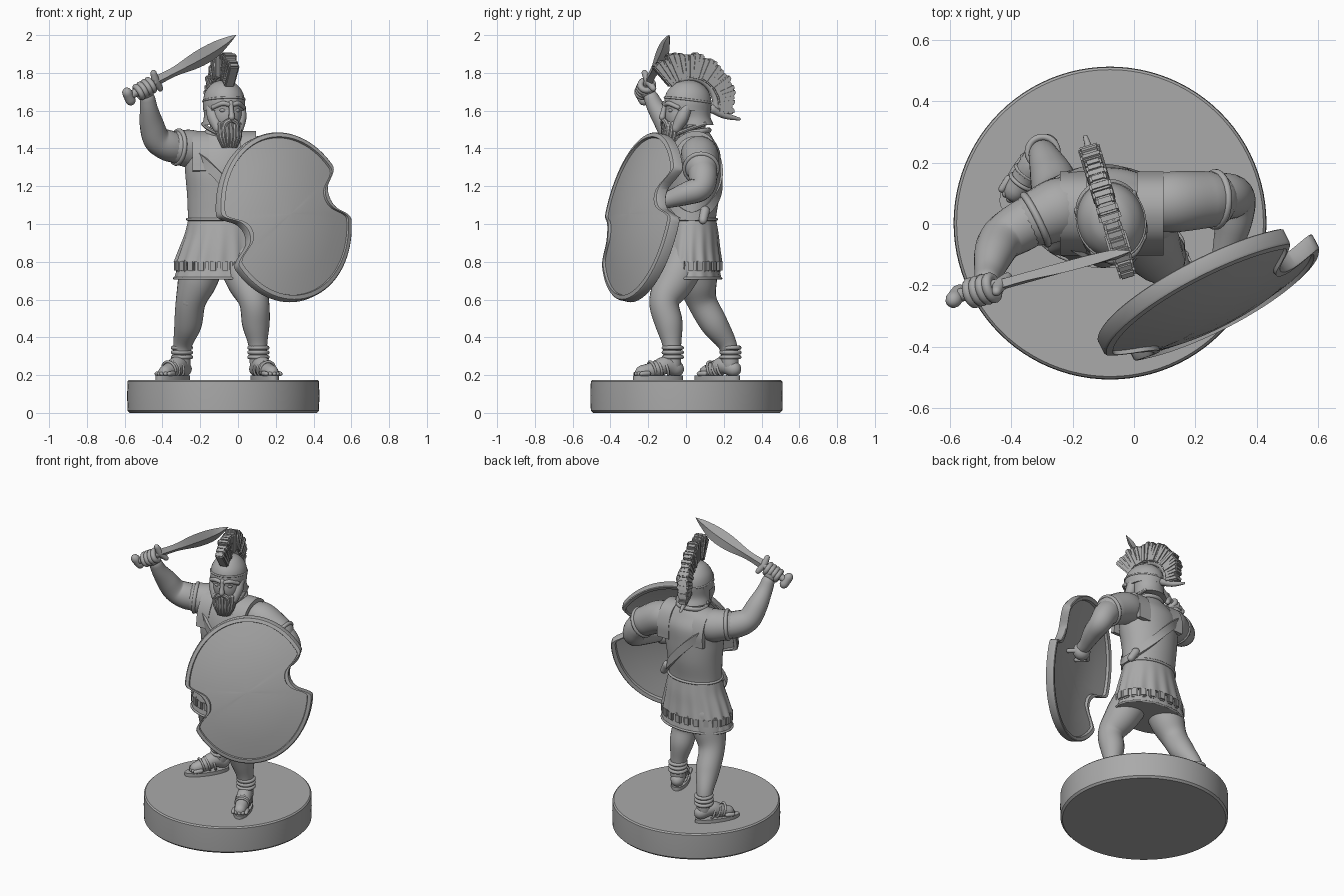
import bpy, bmesh, random
from math import sin, cos, pi, radians, sqrt, hypot, atan2
from mathutils import Vector, Matrix

random.seed(4)
if "Cube" in bpy.data.objects:
    bpy.data.objects.remove(bpy.data.objects["Cube"], do_unlink=True)

grey = bpy.data.materials.new("stone grey")
grey.use_nodes = True
grey.diffuse_color = (0.4, 0.4, 0.4, 1)
grey.node_tree.nodes["Principled BSDF"].inputs["Base Color"].default_value = (0.4, 0.4, 0.4, 1)


def finish(name, bm, mat=Matrix(), angle=40):
    bmesh.ops.recalc_face_normals(bm, faces=bm.faces)
    mesh = bpy.data.meshes.new(name)
    bm.to_mesh(mesh)
    bm.free()
    ob = bpy.data.objects.new(name, mesh)
    ob.matrix_world = mat
    mesh.materials.append(grey)
    bpy.context.collection.objects.link(ob)
    bpy.ops.object.select_all(action='DESELECT')
    ob.select_set(True)
    bpy.context.view_layer.objects.active = ob
    bpy.ops.object.shade_smooth_by_angle(angle=radians(angle))


def spline(pts, k=6):
    """Catmull-Rom through tuples of any length."""
    p = [Vector(q) for q in pts]
    p = [p[0] * 2 - p[1]] + p + [p[-1] * 2 - p[-2]]
    out = []
    for a, b, c, d in zip(p, p[1:], p[2:], p[3:]):
        for i in range(k):
            t = i / k
            out.append(0.5 * (2 * b + (c - a) * t + (2 * a - 5 * b + 4 * c - d) * t * t
                              + (3 * b - a - 3 * c + d) * t ** 3))
    return out + [p[-2]]


def skin(name, rings, mat=Matrix(), closed=False, angle=40):
    """Bridge equal rings of points and cap the ends."""
    bm = bmesh.new()
    vs = [[bm.verts.new(p) for p in r] for r in rings]
    n = len(vs[0])
    for a, b in list(zip(vs, vs[1:])) + ([(vs[-1], vs[0])] if closed else []):
        for i in range(n):
            bm.faces.new((a[i], a[(i + 1) % n], b[(i + 1) % n], b[i]))
    if not closed:
        bm.faces.new(vs[0])
        bm.faces.new(vs[-1])
    finish(name, bm, mat, angle)


def tube(name, pts, mat=Matrix(), n=20, k=6, closed=False):
    """Limb through (x, y, z, radius) points with rounded ends."""
    path = pts if closed else spline(pts, k)
    c = [Vector(p[:3]) for p in path]
    r = [p[3] for p in path]
    if not closed:
        d0, d1 = (c[0] - c[1]).normalized(), (c[-1] - c[-2]).normalized()
        caps = [(0.5, 0.85), (0.85, 0.5), (0.98, 0.15)]
        c = [c[0] + d0 * r[0] * h for h, _ in caps[::-1]] + c + [c[-1] + d1 * r[-1] * h for h, _ in caps]
        r = [r[0] * s for _, s in caps[::-1]] + r + [r[-1] * s for _, s in caps]
    m, side, rings = len(c), None, []
    for i in range(m):
        t = (c[(i + 1) % m] - c[i - 1]) if closed else c[min(i + 1, m - 1)] - c[max(i - 1, 0)]
        t.normalize()
        side = (side - t * side.dot(t)).normalized() if side else t.orthogonal().normalized()
        up = t.cross(side)
        rings.append([c[i] + (side * cos(a) + up * sin(a)) * r[i]
                      for a in (2 * pi * j / n for j in range(n))])
    skin(name, rings, mat, closed)


def strip(name, pts, core, half, thick, closed=False):
    """Flat strap along points, its face turned away from the core point of each."""
    rings, m = [], len(pts)
    for i, p in enumerate(pts):
        t = (pts[(i + 1) % m] - pts[i - 1]) if closed else pts[min(i + 1, m - 1)] - pts[max(i - 1, 0)]
        out = p - core(p)
        out = (out - t * out.dot(t) / t.dot(t)).normalized()
        side = t.cross(out).normalized() * half
        rings.append([p + side - out * thick, p + side + out * thick, p - side + out * thick, p - side - out * thick])
    skin(name, rings, closed=closed)


def loft(name, rows, mat=Matrix(), n=64, wave=0, count=16, k=5):
    """Stack of ellipses (z, cx, cy, rx, ry), optionally pleated toward the last row."""
    rows = spline(rows, k)
    rings = []
    for i, (z, cx, cy, rx, ry) in enumerate(rows):
        f = [1 + wave * i / len(rows) * cos(count * 2 * pi * j / n) for j in range(n)]
        rings.append([Vector((cx + rx * f[j] * cos(2 * pi * j / n), cy + ry * f[j] * sin(2 * pi * j / n), z))
                      for j in range(n)])
    skin(name, rings, mat)


def ring(name, centre, axis, r, thick, ry=None, mat=Matrix()):
    q = Vector(axis).to_track_quat('Z', 'Y')
    pts = [(*(Vector(centre) + q @ Vector((r * cos(a), (ry or r) * sin(a), 0))), thick)
           for a in (2 * pi * i / 40 for i in range(40))]
    tube(name, pts, mat, n=10, closed=True)


def ball(name, centre, size, mat=Matrix()):
    bm = bmesh.new()
    bmesh.ops.create_uvsphere(bm, u_segments=32, v_segments=18, radius=1)
    finish(name, bm, mat @ Matrix.LocRotScale(Vector(centre), None, Vector(size)))


def block(name, size, mat, bevel=0.006):
    bm = bmesh.new()
    bmesh.ops.create_cube(bm, size=1, matrix=Matrix.Diagonal((*size, 1)))
    bmesh.ops.bevel(bm, geom=bm.edges[:], offset=bevel, segments=2, affect='EDGES')
    finish(name, bm, mat)


def place(x, y, z, turn=0):
    return Matrix.Translation((x, y, z)) @ Matrix.Rotation(turn, 4, 'Z')


# Round base
skin("base", [[Vector((r * cos(a), r * sin(a), z)) for a in (2 * pi * i / 96 for i in range(96))]
              for r, z in ((0.495, 0), (0.507, 0.012), (0.509, 0.09), (0.507, 0.167), (0.499, 0.175))],
     place(-0.078, 0.003, 0), angle=25)

# Torso, neck, kilt
torso = [(0.98, -0.09, 0.03, 0.175, 0.13), (1.04, -0.09, 0.03, 0.175, 0.13), (1.16, -0.09, 0.035, 0.18, 0.143),
         (1.28, -0.085, 0.035, 0.195, 0.148), (1.38, -0.08, 0.045, 0.2, 0.135), (1.45, -0.075, 0.045, 0.15, 0.1),
         (1.49, -0.075, 0.04, 0.085, 0.08)]
loft("cuirass", torso)
ring("cuirass_hem", (-0.09, 0.03, 1.025), (0, 0, 1), 0.177, 0.008, 0.132)
tube("neck", [(-0.075, 0.04, 1.44, 0.075), (-0.075, 0.02, 1.56, 0.075)])
ring("collar", (-0.075, 0.04, 1.485), (0, -0.15, 1), 0.088, 0.014, 0.082)
loft("kilt", [(1.03, -0.09, 0.03, 0.172, 0.128), (0.95, -0.09, 0.028, 0.19, 0.143),
              (0.87, -0.095, 0.025, 0.214, 0.154), (0.8, -0.1, 0.025, 0.234, 0.163)], n=128, wave=0.03)
loft("under_kilt", [(0.84, -0.1, 0.025, 0.2, 0.14), (0.76, -0.1, 0.025, 0.222, 0.152),
                    (0.705, -0.1, 0.025, 0.238, 0.162)], n=128, wave=0.015)
ring("kilt_hem", (-0.1, 0.025, 0.712), (0, 0, 1), 0.237, 0.007, 0.161)
for i in range(22):
    a = 2 * pi * i / 22
    block("kilt_tab", (0.022, 0.048, 0.065),
          place(0.227 * cos(a) - 0.1, 0.157 * sin(a) + 0.025, 0.778, atan2(0.227 * sin(a), 0.157 * cos(a))), 0.009)


# Baldric wrapped on the torso, with flat shoulder straps
def girth(z):
    return min(spline(torso, 12), key=lambda q: abs(q[0] - z))


def belt_point(a):
    z = 1.235 - 0.195 * cos(a)
    _, cx, cy, rx, ry = girth(z)
    return Vector((cx + (rx + 0.003) * cos(a), cy + (ry + 0.003) * sin(a), z))


strip("baldric", [belt_point(2 * pi * i / 72) for i in range(72)],
      lambda p: Vector((-0.085, 0.035, p.z)), 0.024, 0.008, closed=True)
tube("baldric_pouch", [(0.07, 0.1, 1.07, 0.026), (0.1, 0.09, 1.02, 0.022)])
for s in (-1, 1):
    x = -0.072 + s * 0.125
    strip("shoulder_strap", spline([(x, 0.155, 1.28), (x, 0.155, 1.37), (x, 0.12, 1.45), (x, 0.05, 1.478),
                                    (x, -0.025, 1.45), (x, -0.07, 1.38), (x, -0.088, 1.28)]),
          lambda p: Vector((p.x, 0.045, 1.25)), 0.043, 0.014)

# Raised right arm
tube("right_sleeve", [(-0.18, 0.065, 1.375, 0.088), (-0.24, 0.05, 1.395, 0.102), (-0.31, 0.02, 1.405, 0.094)])
ring("right_cuff", (-0.32, 0.014, 1.407), (-1, -0.5, 0.1), 0.088, 0.012)
tube("right_arm", [(-0.3, 0.03, 1.4, 0.08), (-0.37, -0.01, 1.415, 0.082), (-0.43, -0.05, 1.45, 0.073),
                   (-0.457, -0.1, 1.53, 0.064), (-0.472, -0.155, 1.61, 0.048), (-0.48, -0.185, 1.67, 0.04)])
# Bent left arm
tube("left_sleeve", [(0.05, 0.065, 1.36, 0.088), (0.13, 0.072, 1.365, 0.1), (0.25, 0.08, 1.305, 0.092)])
ring("left_cuff", (0.265, 0.08, 1.295), (0.9, 0, -0.5), 0.087, 0.012)
tube("left_arm", [(0.24, 0.08, 1.31, 0.077), (0.3, 0.09, 1.25, 0.076), (0.328, 0.075, 1.19, 0.068),
                  (0.322, 0.0, 1.16, 0.06), (0.3, -0.09, 1.13, 0.045), (0.29, -0.14, 1.12, 0.04)])
ball("left_hand", (0.28, -0.16, 1.11), (0.055, 0.05, 0.055))

# Legs, ankle bands, sandalled feet
legs = {"left": ([(0.0, 0.0, 0.82, 0.115), (0.045, -0.06, 0.7, 0.105), (0.085, -0.115, 0.59, 0.08),
                  (0.095, -0.09, 0.47, 0.073), (0.105, -0.075, 0.36, 0.05), (0.108, -0.07, 0.25, 0.045)],
                 (0.108, -0.07), (0.2, -0.28), (0.085, -0.105, 0.6)),
        "right": ([(-0.18, 0.05, 0.82, 0.115), (-0.215, 0.06, 0.7, 0.105), (-0.25, 0.085, 0.59, 0.08),
                   (-0.265, 0.15, 0.47, 0.073), (-0.293, 0.22, 0.36, 0.05), (-0.297, 0.235, 0.25, 0.045)],
                  (-0.297, 0.235), (-0.415, 0.065), (-0.255, 0.07, 0.6))}
for side, (pts, ankle, toe, knee) in legs.items():
    tube(side + "_leg", pts, n=24)
    ball(side + "_knee", knee, (0.064, 0.07, 0.068))
    for z in (0.295, 0.32, 0.345):
        ring(side + "_ankle_band", (*ankle, z), (0, 0, 1), 0.048, 0.011)
    dx, dy = toe[0] - ankle[0], toe[1] - ankle[1]
    m = place(*ankle, 0.175, atan2(dy, dx))
    size = hypot(dx, dy)
    loft(side + "_sole", [(0, 0.085, 0, 0.142, 0.053), (0.022, 0.085, 0, 0.142, 0.053)], m, n=40, k=1)
    tube(side + "_foot", [(-0.02, 0, 0.058, 0.042), (0.04, 0, 0.078, 0.047), (0.1, 0, 0.055, 0.043),
                          (size - 0.05, 0, 0.04, 0.036)], m)
    for j in range(5):
        tube(side + "_toe", [(size - 0.07, 0.02 * (j - 2), 0.034, 0.014),
                             (size - 0.02 - 0.006 * abs(j - 2), 0.02 * (j - 2), 0.032, 0.012)], m, n=10, k=2)
    for x, r in ((0.05, 0.047), (0.085, 0.044), (0.12, 0.041)):
        ring(side + "_sandal_strap", (x, 0, 0.057), (1, 0, -0.3), r, 0.007, mat=m)

# Helmeted head, turned slightly to its left
head = place(-0.073, 0.005, 1.62, radians(17))
loft("helmet", [(-0.02, 0, 0.005, 0.108, 0.122), (0.03, 0, 0.005, 0.11, 0.126), (0.08, 0, 0.005, 0.097, 0.112),
                (0.12, 0, 0.005, 0.066, 0.076), (0.138, 0, 0.005, 0.03, 0.035), (0.142, 0, 0.005, 0.004, 0.004)], head)
ring("helmet_band", (0, 0.005, 0.035), (0, 0.12, 1), 0.108, 0.006, 0.124, head)
loft("neck_guard", [(0.01, 0, 0.02, 0.106, 0.11), (-0.05, 0, 0.035, 0.098, 0.09),
                    (-0.095, 0, 0.045, 0.105, 0.098)], head)
ball("face", (0, -0.035, -0.04), (0.084, 0.085, 0.11), head)
tube("nose_guard", [(0, -0.12, 0.02, 0.014), (0, -0.128, -0.015, 0.013), (0, -0.137, -0.055, 0.017)], head, n=10)
for s in (-1, 1):
    tube("brow", [(s * 0.01, -0.121, 0.012, 0.012), (s * 0.045, -0.112, 0.018, 0.013),
                  (s * 0.085, -0.075, -0.002, 0.012)], head, n=10)
    ball("eye", (s * 0.038, -0.1, -0.018), (0.018, 0.014, 0.011), head)
    tube("cheek_guard", [(s * 0.08, -0.03, -0.01, 0.03), (s * 0.072, -0.05, -0.06, 0.034),
                         (s * 0.056, -0.078, -0.115, 0.026)], head)
    tube("chin_strap", [(s * 0.096, 0.07, -0.09, 0.011), (s * 0.09, -0.01, -0.115, 0.011),
                        (s * 0.055, -0.085, -0.145, 0.011)], head, n=8)
    tube("moustache", [(s * 0.006, -0.13, -0.07, 0.013), (s * 0.032, -0.122, -0.09, 0.014),
                       (s * 0.04, -0.115, -0.15, 0.01)], head, n=8)
loft("beard", [(-0.06, 0, -0.06, 0.065, 0.05), (-0.13, 0, -0.075, 0.065, 0.052), (-0.18, 0, -0.085, 0.052, 0.042),
               (-0.215, 0, -0.09, 0.022, 0.02)], head)
for j in range(9):
    a = pi * (j + 0.5) / 9
    tube("beard_lock", [(0.062 * cos(a), -0.07 - 0.052 * sin(a), -0.09, 0.012),
                        (0.06 * cos(a), -0.08 - 0.05 * sin(a), -0.155, 0.012),
                        (0.038 * cos(a), -0.09 - 0.03 * sin(a), -0.21, 0.007)], head, n=8, k=3)

# Fan crest of bristle wedges on a curved holder
tube("crest_holder", [(0, 0.02 + 0.142 * cos(a), 0.01 + 0.145 * sin(a), 0.02)
                      for a in (radians(-5 + 15 * i) for i in range(9))], head, n=10)
for i in range(24):
    f = i / 23
    a = radians(132 - 138 * f)
    outer = 0.305 - 0.07 * f + random.uniform(-0.014, 0.01)
    wide = 0.066 + random.uniform(-0.012, 0.01)
    mid = (outer + 0.15) / 2
    m = head @ Matrix.Translation((0, 0.018 + mid * cos(a), 0.002 + mid * sin(a))) @ Matrix.Rotation(a, 4, 'X')
    block("crest_bristles", (wide, outer - 0.15, 0.032), m, 0.007)
tube("crest_tail", [(0, 0.14, -0.01, 0.024), (0, 0.21, -0.045, 0.018), (0, 0.29, -0.065, 0.008)], head, n=10)

# Sword: leaf blade, guard, grip and fist
grip, tip = Vector((-0.578, -0.235, 1.675)), Vector((-0.01, -0.088, 2.0))
along = (tip - grip).normalized()
face = Vector((0.42, -0.95, -0.35))
face = (face - along * face.dot(along)).normalized()
sword = Matrix((along, face.cross(along), face)).transposed().to_4x4()
sword.translation = grip
length = (tip - grip).length
blade = spline([(0.16, 0.03, -0.03), (0.28, 0.022, -0.034), (0.42, 0.036, -0.06),
                (0.53, 0.034, -0.058), (0.62, 0.018, -0.026), (length, 0.001, -0.001)], 5)
skin("blade", [[Vector((x, t, 0)), Vector((x, (t + b) / 2, 0.018 * min(1, (t - b) * 20))), Vector((x, b, 0)),
                Vector((x, (t + b) / 2, -0.018 * min(1, (t - b) * 20)))] for x, t, b in blade], sword, angle=20)
tube("sword_guard", [(0.175, -0.052, 0, 0.016), (0.168, 0, 0, 0.022), (0.175, 0.05, 0, 0.016)], sword, n=12)
tube("sword_grip", [(0.0, 0, 0, 0.022), (0.17, 0, 0, 0.022)], sword, n=14)
tube("pommel", [(0.0, -0.026, 0, 0.027), (0.0, 0.026, 0, 0.027)], sword, n=14)
for j in range(4):
    ring("sword_finger", (0.058 + 0.025 * j, -0.004, 0.004), (1, 0, 0), 0.031, 0.016, 0.036, sword)
ball("right_hand", (0.096, -0.02, 0.0), (0.052, 0.044, 0.042), sword)

# Notched shield: domed plate with a raised rim and softened notch lips
yaw, lean = radians(27), radians(12)
u = Vector((cos(yaw), sin(yaw), 0))
n_out = Vector((sin(yaw) * cos(lean), -cos(yaw) * cos(lean), sin(lean)))
shield = Matrix((u, n_out.cross(u), n_out)).transposed().to_4x4()
shield.translation = (0.252, -0.248, 1.04)
half_w, half_h, notch, dist, count = 0.39, 0.455, 0.115, 0.385, 240
radii = []
for i in range(count):
    a = 2 * pi * i / count
    r = 1 / sqrt((cos(a) / half_w) ** 2 + (sin(a) / half_h) ** 2)
    off = a - radians(20)
    if abs(dist * sin(off)) < notch:
        r = min(r, dist * abs(cos(off)) - sqrt(notch ** 2 - (dist * sin(off)) ** 2))
    radii.append(r)
for _ in range(4):
    radii = [(radii[i - 1] + 2 * radii[i] + radii[(i + 1) % count]) / 4 for i in range(count)]


def shield_ring(inset, scale, h):
    out = []
    for i, r in enumerate(radii):
        a = 2 * pi * i / count
        x, y = (r - inset) * scale * cos(a), (r - inset) * scale * sin(a)
        out.append(Vector((x, y, h + 0.07 * (1 - (x / half_w) ** 2 - (y / half_h) ** 2))))
    return out


fill = (0.005, 0.25, 0.5, 0.75, 1)
section = ([(0.03, s, -0.008) for s in fill] + [(0.026, 1, 0.006), (0.005, 1, 0.006), (0, 1, 0),
           (0, 1, -0.045), (0.005, 1, -0.05), (0.026, 1, -0.05)] + [(0.03, s, -0.035) for s in fill[::-1]])
skin("shield", [shield_ring(*row) for row in section], shield, angle=35)
tube("shield_grip", [(-0.02, 0.07, 0.02, 0.014), (-0.01, 0.07, -0.06, 0.016), (0.09, 0.07, -0.06, 0.016),
                     (0.1, 0.07, 0.02, 0.014)], shield, n=10)
